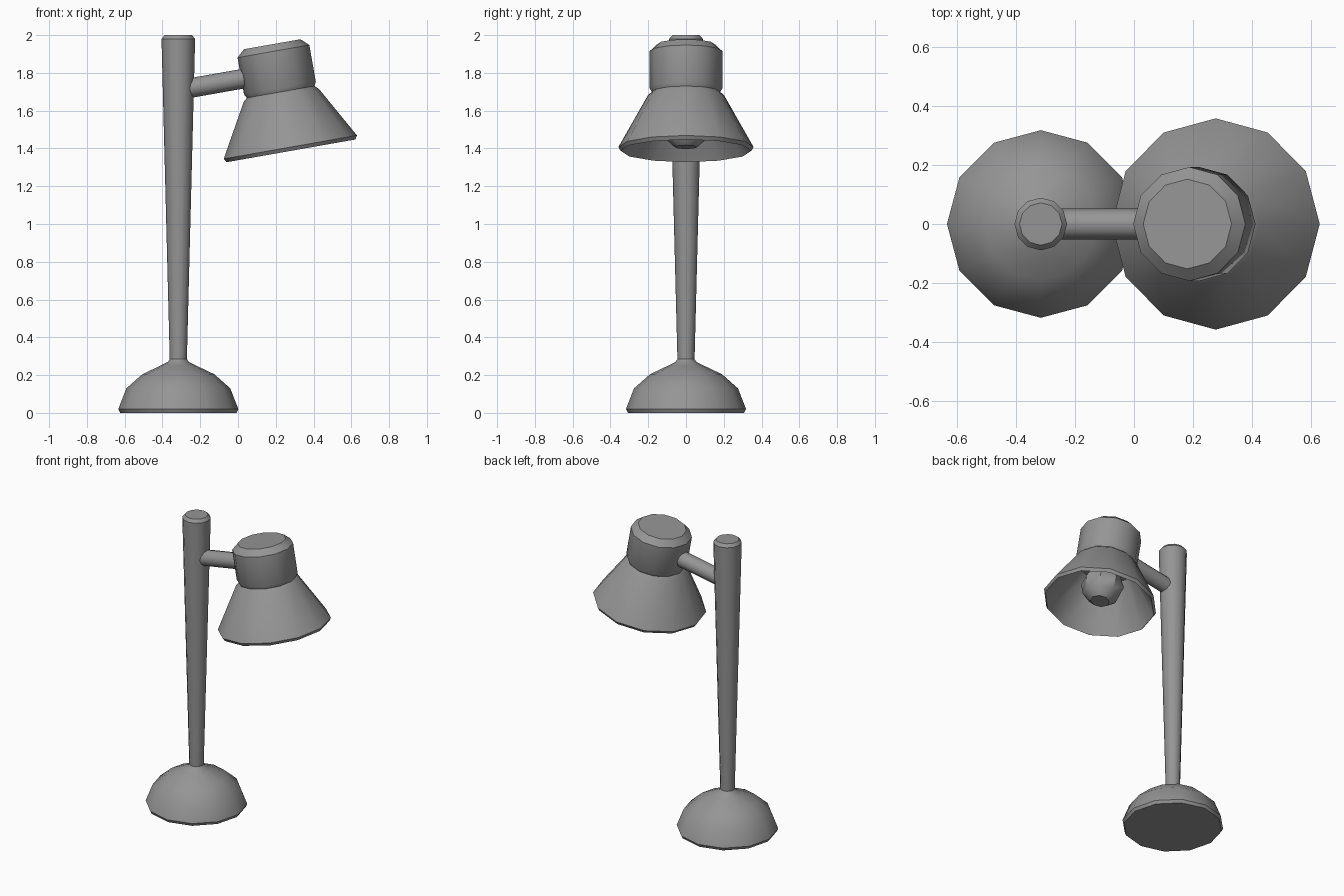
import bpy
import bmesh
from math import sin, cos, tau, radians
from mathutils import Matrix

cube = bpy.data.objects.get("Cube")
if cube:
    bpy.data.objects.remove(cube, do_unlink=True)

grey = bpy.data.materials.new("grey_metal")
grey.use_nodes = True
colour = (0.3, 0.3, 0.3, 1)
grey.diffuse_color = colour
grey.node_tree.nodes["Principled BSDF"].inputs["Base Color"].default_value = colour


def lathe(name, profile, location, tilt=0, sides=12):
    """Turn a (radius, height) profile around its axis and cap both ends."""
    bm = bmesh.new()
    rings = []
    for r, z in profile:
        rings.append([bm.verts.new((r * cos(tau * i / sides), r * sin(tau * i / sides), z))
                      for i in range(sides)])
    for low, high in zip(rings, rings[1:]):
        for i in range(sides):
            j = (i + 1) % sides
            bm.faces.new((low[i], low[j], high[j], high[i]))
    bm.faces.new(rings[0][::-1])
    bm.faces.new(rings[-1])
    bmesh.ops.recalc_face_normals(bm, faces=bm.faces[:])
    mesh = bpy.data.meshes.new(name)
    bm.to_mesh(mesh)
    bm.free()
    mesh.materials.append(grey)
    obj = bpy.data.objects.new(name, mesh)
    bpy.context.collection.objects.link(obj)
    obj.matrix_world = Matrix.Translation(location) @ Matrix.Rotation(radians(tilt), 4, "Y")
    bpy.ops.object.select_all(action="DESELECT")
    obj.select_set(True)
    bpy.context.view_layer.objects.active = obj
    bpy.ops.object.shade_smooth_by_angle(angle=radians(38))
    return obj


# Stand: domed foot and a pole that widens upward
stand = (-0.316, 0, 0)
lathe("base", [(0.308, 0), (0.318, 0.02), (0.275, 0.13), (0.19, 0.205),
               (0.095, 0.25), (0.055, 0.27), (0.045, 0.285)], stand)
lathe("pole", [(0.045, 0.27), (0.089, 1.98), (0.072, 2)], stand)

# Arm from the pole to the lamp head
lathe("arm", [(0.052, -0.2), (0.052, 0.2)], (-0.11, 0, 1.745), 80)

# Lamp head, tilted; heights run up from the shade rim
head = (0.277, 0, 1.407)
lathe("shade", [(0.165, 0.265), (0.335, 0), (0.346, -0.02), (0.358, 0),
                (0.202, 0.278), (0.178, 0.3)], head, -10)
lathe("cap", [(0.178, 0.29), (0.193, 0.318), (0.193, 0.515), (0.152, 0.553)], head, -10)
lathe("bulb", [(0.06, 0), (0.115, 0.05), (0.135, 0.12), (0.105, 0.19), (0.07, 0.28)],
      head, -10, 8)
